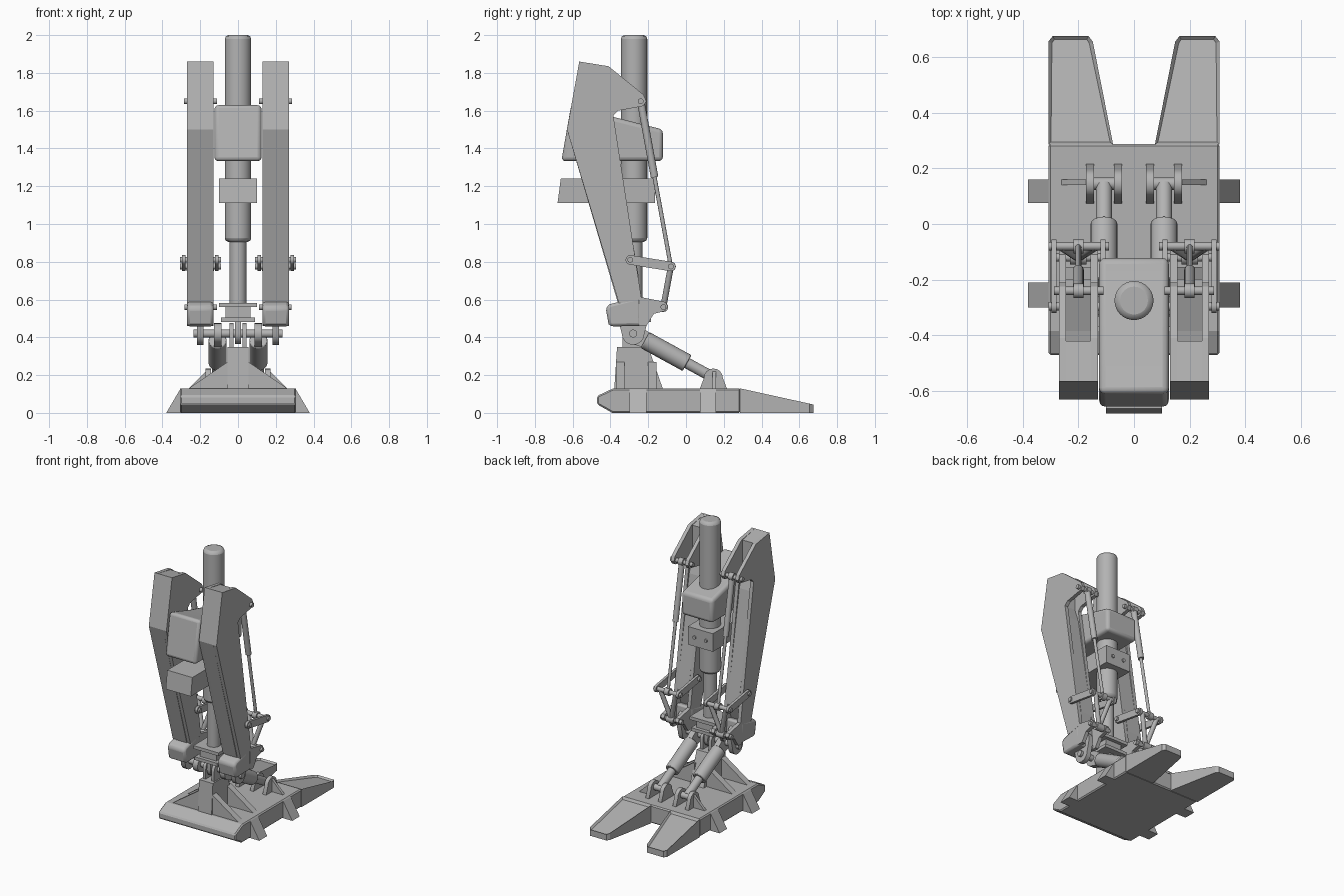
import bpy, bmesh, math
from mathutils import Vector

cube = bpy.data.objects.get("Cube")
if cube:
    bpy.data.objects.remove(cube, do_unlink=True)

grey = bpy.data.materials.new("metal grey")
grey.use_nodes = True
COLOUR = (0.45, 0.45, 0.45, 1)
grey.diffuse_color = COLOUR
grey.node_tree.nodes["Principled BSDF"].inputs["Base Color"].default_value = COLOUR


def finish(name, bm, bevel=0.0, segments=2, smooth=False):
    bmesh.ops.recalc_face_normals(bm, faces=bm.faces)
    mesh = bpy.data.meshes.new(name)
    bm.to_mesh(mesh)
    bm.free()
    mesh.materials.append(grey)
    ob = bpy.data.objects.new(name, mesh)
    bpy.context.collection.objects.link(ob)
    if bevel:
        mod = ob.modifiers.new("bevel", "BEVEL")
        mod.width, mod.segments = bevel, segments
        mod.limit_method, mod.angle_limit = "ANGLE", math.radians(40)
    if smooth:
        bpy.ops.object.select_all(action="DESELECT")
        ob.select_set(True)
        bpy.context.view_layer.objects.active = ob
        bpy.ops.object.shade_smooth_by_angle(angle=math.radians(35))
    return ob


def loft(name, lower, upper, inset=0, **kw):
    """Solid between two matching outlines, optionally with a recessed upper face."""
    bm = bmesh.new()
    a = [bm.verts.new(p) for p in lower]
    b = [bm.verts.new(p) for p in upper]
    bm.faces.new(a)
    top = bm.faces.new(b)
    for i in range(len(a)):
        j = (i + 1) % len(a)
        bm.faces.new((a[i], a[j], b[j], b[i]))
    if inset:
        bmesh.ops.recalc_face_normals(bm, faces=bm.faces)
        bmesh.ops.inset_region(bm, faces=[top], thickness=inset)
        bmesh.ops.translate(bm, verts=top.verts, vec=(0, 0, -inset))
    return finish(name, bm, **kw)


def prism(name, profile, x0, x1, **kw):
    return loft(name, [(x0, y, z) for y, z in profile], [(x1, y, z) for y, z in profile], **kw)


def box(name, x0, x1, y0, y1, z0, z1, **kw):
    return prism(name, [(y0, z0), (y1, z0), (y1, z1), (y0, z1)], x0, x1, **kw)


def rod(name, a, b, r, sides=24, **kw):
    a, b = Vector(a), Vector(b)
    bm = bmesh.new()
    bmesh.ops.create_cone(bm, cap_ends=True, segments=sides, radius1=r, radius2=r, depth=(b - a).length)
    turn = (b - a).to_track_quat("Z", "Y").to_matrix()
    bmesh.ops.rotate(bm, verts=bm.verts, cent=(0, 0, 0), matrix=turn)
    bmesh.ops.translate(bm, verts=bm.verts, vec=(a + b) / 2)
    return finish(name, bm, smooth=True, **kw)


def link(name, a, b, ra, rb, xc, width):
    """Plate with rounded ends joining two points of the side plane."""
    ang = math.atan2(b[1] - a[1], b[0] - a[0])
    pts = []
    for (y, z), r, start in ((b, rb, ang - math.pi / 2), (a, ra, ang + math.pi / 2)):
        for i in range(9):
            t = start + math.pi * i / 8
            pts.append((y + r * math.cos(t), z + r * math.sin(t)))
    return prism(name, pts, xc - width / 2, xc + width / 2, smooth=True)


# Joint centres in the side plane (y, z)
ANKLE, HEEL = (-0.28, 0.42), (0.14, 0.19)
TOP_PIN, ELBOW, LINK_PIN, YOKE_PIN = (-0.24, 1.65), (-0.08, 0.775), (-0.295, 0.81), (-0.12, 0.56)

# Foot plate
prism("foot_plate", [(-0.47, 0.045), (-0.47, 0.09), (-0.385, 0.13), (0.288, 0.13), (0.288, 0), (-0.39, 0)],
      -0.308, 0.308, bevel=0.008, segments=1)

# Ankle post standing on the foot
prism("ankle_post", [(-0.38, 0.12), (-0.365, 0.35), (-0.2, 0.35), (-0.12, 0.12)], -0.055, 0.055)

# Main strut
Y = -0.275
rod("strut_upper", (0, Y, 0.905), (0, Y, 2), 0.07, 32, bevel=0.02)
rod("strut_rod", (0, Y, 0.57), (0, Y, 0.91), 0.045)
box("strut_flange", -0.1, 0.1, Y - 0.09, Y + 0.09, 0.56, 0.583)
box("strut_neck", -0.065, 0.065, Y - 0.065, Y + 0.065, 0.5, 0.565)
box("strut_base", -0.09, 0.09, Y - 0.09, Y + 0.09, 0.482, 0.505)
link("strut_lug", (ANKLE[0], 0.49), ANKLE, 0.05, 0.055, 0, 0.03)
rod("ankle_pin", (-0.235, *ANKLE), (0.235, *ANKLE), 0.021)

# Body joining the two beams, and the clamp block beneath it
prism("cross_body", [(-0.66, 1.333), (-0.607, 1.635), (-0.385, 1.567), (-0.122, 1.5), (-0.122, 1.333)],
      -0.125, 0.125, bevel=0.022, segments=3, smooth=True)
prism("clamp_block", [(-0.68, 1.11), (-0.663, 1.24), (-0.163, 1.24), (-0.163, 1.11)], -0.1, 0.1)

# Beam outlines: core stops short of the ears carried by the side plates
CORE = [(-0.565, 1.86), (-0.42, 1.833), (-0.42, 1.6), (-0.385, 1.5), (-0.25, 0.72),
        (-0.3, 0.58), (-0.36, 0.58), (-0.63, 1.5)]
PLATE = [(-0.565, 1.86), (-0.41, 1.835), (-0.225, 1.685), (-0.21, 1.65), (-0.225, 1.625), (-0.25, 1.62),
         (-0.36, 1.6), (-0.385, 1.575), (-0.235, 0.6), (-0.355, 0.58), (-0.63, 1.5)]
SHOE = [(-0.425, 0.555), (-0.405, 0.575), (-0.245, 0.615), (-0.235, 0.46), (-0.3, 0.46), (-0.395, 0.457), (-0.41, 0.47)]
CHEEK = [(-0.25, 0.615), (-0.11, 0.587), (-0.095, 0.565), (-0.11, 0.54), (-0.17, 0.525), (-0.21, 0.46), (-0.25, 0.46)]

for side, s in (("left", 1), ("right", -1)):
    def n(part):
        return side + "_" + part

    # Toe with recessed top, side tabs and gussets
    toe = [(0.075, 0.285), (0.308, 0.285), (0.308, 0.655), (0.292, 0.675), (0.163, 0.675), (0.148, 0.655)]
    loft(n("toe"), [(s * x, y, 0) for x, y in toe],
         [(s * x, y, 0.13 - (y - 0.285) * 0.22) for x, y in toe], inset=0.014)
    for end, y0, y1 in (("front", -0.3, -0.21), ("back", 0.075, 0.16)):
        tab = [(0.29, 0), (0.38, 0), (0.308, 0.122), (0.29, 0.122)]
        loft(n(end + "_tab"), [(s * x, y0, z) for x, z in tab], [(s * x, y1, z) for x, z in tab])
    for end, y0, y1 in (("front", -0.37, -0.325), ("back", -0.2, -0.155)):
        rib = [(0.04, 0.12), (0.275, 0.12), (0.055, 0.27), (0.04, 0.27)]
        loft(n(end + "_gusset"), [(s * x, y0, z) for x, z in rib], [(s * x, y1, z) for x, z in rib])

    # Foot cylinder between ankle and heel bracket
    x = s * 0.108
    a, h = Vector((x, *ANKLE)), Vector((x, *HEEL))
    rod(n("cylinder"), a.lerp(h, 0.15), a.lerp(h, 0.68), 0.048, bevel=0.006)
    rod(n("cylinder_rod"), a.lerp(h, 0.66), h, 0.029)
    link(n("cylinder_lug"), ANKLE, (-0.2, 0.38), 0.055, 0.04, x, 0.04)
    for tag, off in (("inner", -0.05), ("outer", 0.05)):
        link(n(tag + "_heel_bracket"), (0.145, 0.12), (0.145, 0.185), 0.075, 0.05, s * (0.108 + off), 0.028)
    rod(n("heel_pin"), (s * 0.05, 0.145, 0.19), (s * 0.17, 0.145, 0.19), 0.022)
    rib = [(0.16, 0.12), (0.27, 0.12), (0.16, 0.23)]
    loft(n("heel_gusset"), [(s * x, 0.14, z) for x, z in rib], [(s * x, 0.16, z) for x, z in rib])
    link(n("post_lug"), (ANKLE[0], 0.34), ANKLE, 0.055, 0.055, s * 0.034, 0.022)

    # Beam: core, side plates, shoe and ankle lug
    prism(n("beam_core"), CORE, s * 0.155, s * 0.245)
    prism(n("beam_shoe"), SHOE, s * 0.13, s * 0.27, bevel=0.015, smooth=True)
    link(n("beam_lug"), (-0.28, 0.5), ANKLE, 0.08, 0.06, s * 0.2, 0.034)
    for tag, x in (("inner", 0.143), ("outer", 0.257)):
        prism(n(tag + "_beam_plate"), PLATE, s * (x - 0.013), s * (x + 0.013))
        prism(n(tag + "_shoe_cheek"), CHEEK, s * (x - 0.013), s * (x + 0.013))

    # Linkage pins, links and yoke
    for tag, p, x0, x1 in (("top", TOP_PIN, 0.11, 0.287), ("elbow", ELBOW, 0.09, 0.307),
                           ("link", LINK_PIN, 0.09, 0.307), ("yoke", YOKE_PIN, 0.11, 0.283)):
        rod(n(tag + "_pin"), (s * x0, *p), (s * x1, *p), 0.015, 16)
    for tag, x in (("inner", 0.112), ("outer", 0.288)):
        link(n(tag + "_link"), LINK_PIN, ELBOW, 0.025, 0.025, s * x, 0.018)
        rod(n(tag + "_yoke_arm"), (s * (0.2 + (x - 0.2) * 0.7), *ELBOW), (s * 0.2, *YOKE_PIN), 0.016, 12)
    rod(n("yoke_boss"), (s * 0.17, *YOKE_PIN), (s * 0.23, *YOKE_PIN), 0.026, 16)

    # Slim actuator
    t, e = Vector((s * 0.2, *TOP_PIN)), Vector((s * 0.2, *ELBOW))
    rod(n("actuator_body"), t, t.lerp(e, 0.46), 0.02, 16)
    rod(n("actuator_rod"), t.lerp(e, 0.45), e, 0.011, 12)
    for tag, p in (("top", TOP_PIN), ("bottom", ELBOW)):
        rod(n(tag + "_actuator_eye"), (s * 0.182, *p), (s * 0.218, *p), 0.026, 16)

    # Clamp bolt
    rod(n("clamp_bolt"), (s * 0.045, -0.17, 1.175), (s * 0.045, -0.155, 1.175), 0.013, 6)
